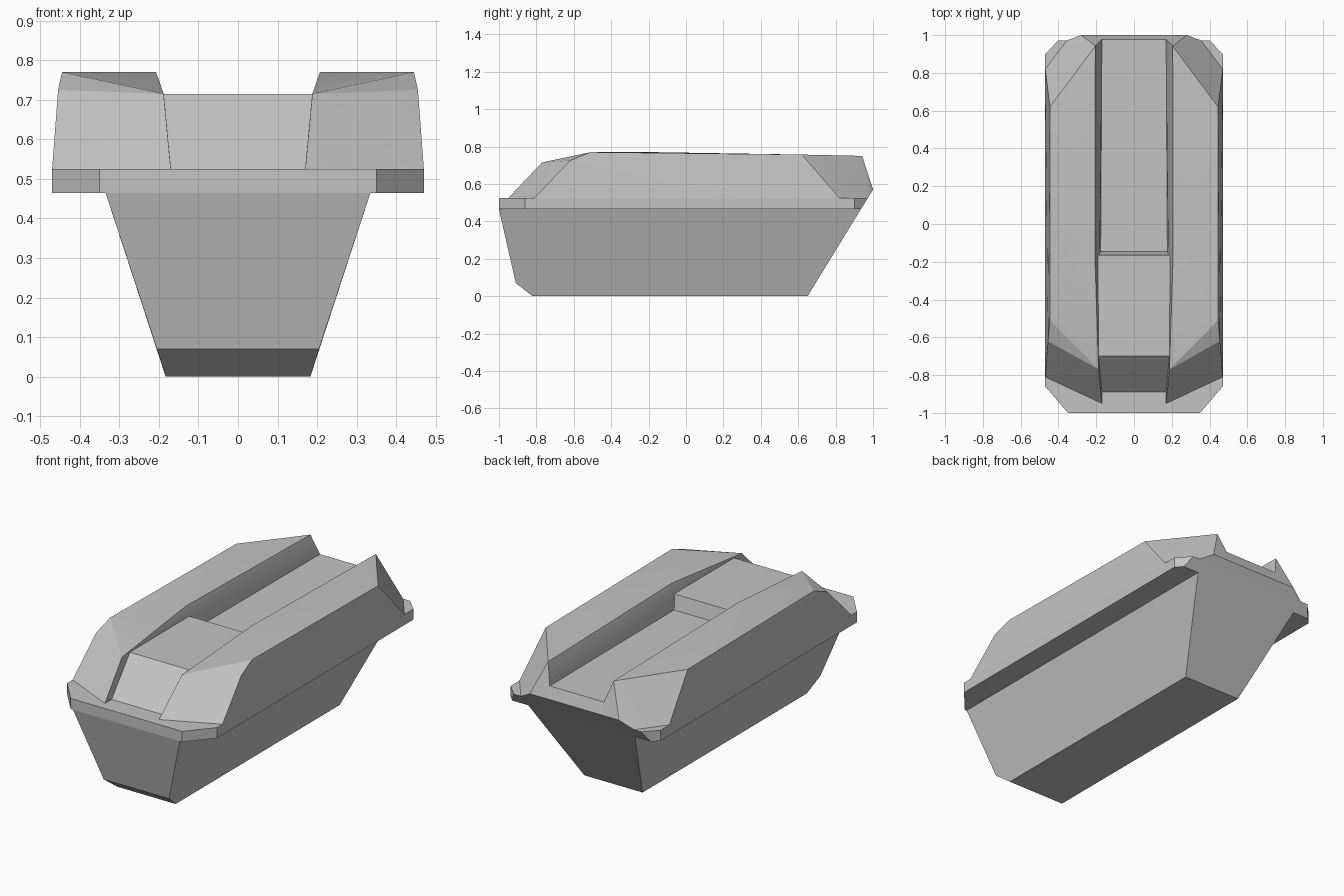
import bpy, bmesh, math

cube = bpy.data.objects.get("Cube")
if cube:
    bpy.data.objects.remove(cube, do_unlink=True)

grey = bpy.data.materials.new("light grey")
grey.use_nodes = True
COLOUR = (0.55, 0.55, 0.55, 1)
grey.diffuse_color = COLOUR
grey.node_tree.nodes["Principled BSDF"].inputs["Base Color"].default_value = COLOUR


def finish(name, bm):
    bmesh.ops.recalc_face_normals(bm, faces=bm.faces)
    mesh = bpy.data.meshes.new(name)
    bm.to_mesh(mesh)
    bm.free()
    mesh.materials.append(grey)
    obj = bpy.data.objects.new(name, mesh)
    bpy.context.collection.objects.link(obj)
    bpy.ops.object.select_all(action="DESELECT")
    obj.select_set(True)
    bpy.context.view_layer.objects.active = obj
    bpy.ops.object.shade_smooth_by_angle(angle=math.radians(18))
    return obj


def convex(name, points):
    """Faceted solid wrapped around its corner points."""
    bm = bmesh.new()
    for p in points:
        bm.verts.new(p)
    res = bmesh.ops.convex_hull(bm, input=bm.verts)
    loose = {e for e in res["geom_interior"] + res["geom_unused"]
             if isinstance(e, bmesh.types.BMVert)}
    bmesh.ops.delete(bm, geom=list(loose), context="VERTS")
    bmesh.ops.dissolve_limit(bm, angle_limit=math.radians(1),
                             verts=bm.verts, edges=bm.edges)
    return finish(name, bm)


def mirrored(points):
    return points + [(-x, y, z) for x, y, z in points]


# Tapered lower hull with a raked back
convex("lower_hull", mirrored([
    (.183, -.82, 0), (.183, .65, 0), (.205, -.91, .07),
    (.335, -1, .465), (.335, .935, .465)]))

# Deck rim with clipped corners, its back following the rake
convex("deck_rim", mirrored([
    (.35, -1, .465), (.35, -1, .525), (.47, -.86, .465), (.47, -.86, .525),
    (.47, .9, .465), (.47, .9, .525), (.435, .935, .465), (.4, .972, .525)]))

# Centre channel: sloped front, raised front floor, step, lower back floor
profile = [(-.89, .525), (-.70, .715), (-.165, .715), (-.145, .635),
           (.978, .635), (1, .57), (.972, .525)]
bm = bmesh.new()
face = bm.faces.new([bm.verts.new((-.195, y, z)) for y, z in profile])
ext = bmesh.ops.extrude_face_region(bm, geom=[face])
bmesh.ops.translate(bm, vec=(.39, 0, 0),
                    verts=[v for v in ext["geom"] if isinstance(v, bmesh.types.BMVert)])
finish("centre_channel", bm)

# Side pods flanking the channel
pod = [
    (.17, -.95, .525), (.47, -.81, .525),                        # front foot
    (.188, -.77, .715), (.455, -.62, .725),                      # front brow
    (.445, -.51, .77), (.207, -.17, .77),                        # top front
    (.445, .62, .757), (.205, .942, .75),                        # top back
    (.17, .978, .635), (.17, 1, .57), (.28, 1, .57),             # tail
    (.17, .972, .525), (.355, .972, .525), (.47, .82, .525)]     # back foot
for name, side in (("left_pod", 1), ("right_pod", -1)):
    convex(name, [(side * x, y, z) for x, y, z in pod])
